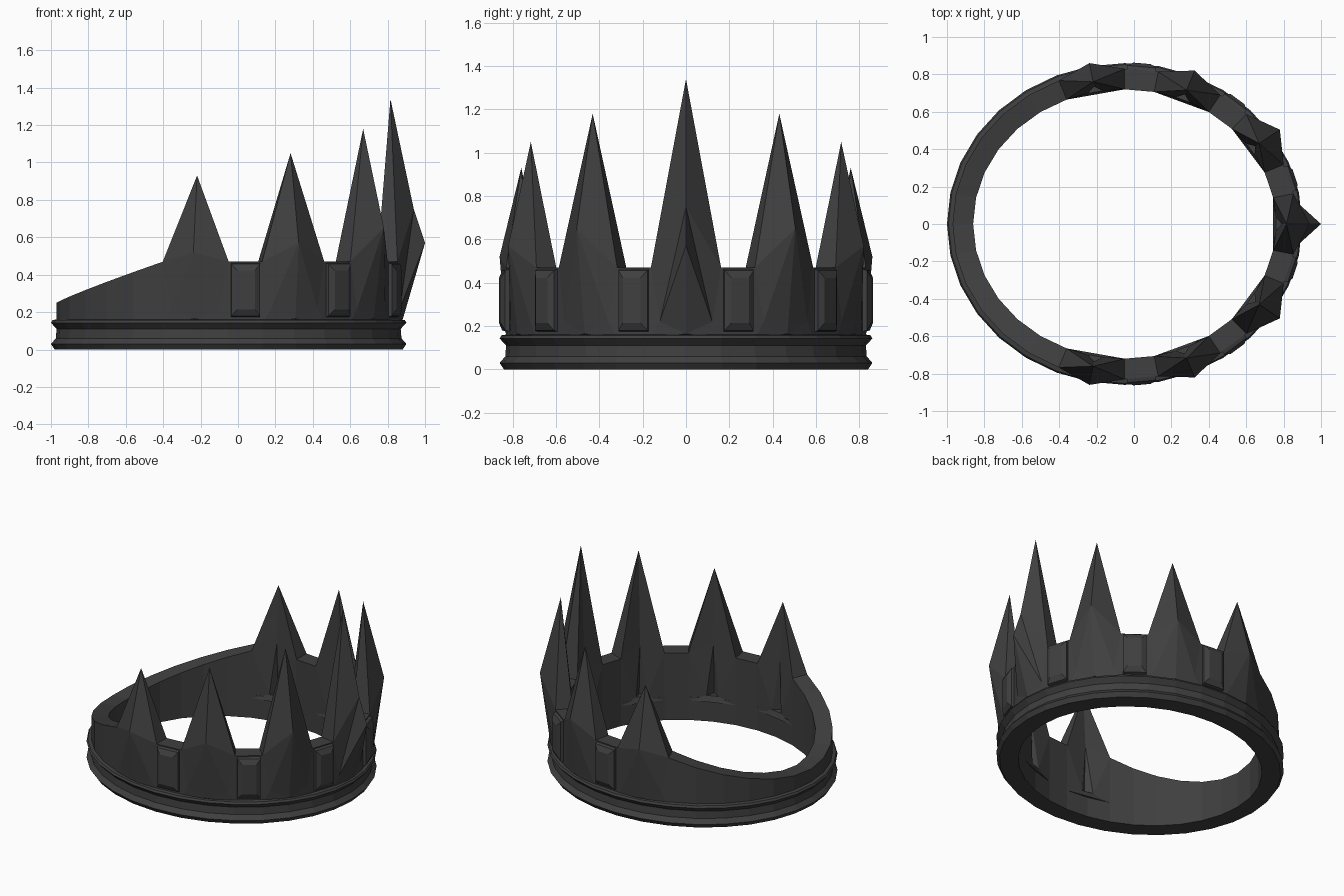
import bpy, bmesh, math

cube = bpy.data.objects.get("Cube")
if cube:
    bpy.data.objects.remove(cube)

black = bpy.data.materials.new("black_metal")
black.use_nodes = True
colour = (0.05, 0.05, 0.05, 1)
black.diffuse_color = colour
black.node_tree.nodes["Principled BSDF"].inputs["Base Color"].default_value = colour

SEGMENTS = 32
INNER = -0.11        # inner wall, measured outward from the outer wall
BAND_TOP = 0.47
BASE = 0.14


def pt(step, off, z):
    """Point on the oval band: step counts ring segments, off is outward."""
    a = math.tau * step / SEGMENTS
    return (-0.05 + (0.92 + off) * math.cos(a), (0.83 + off) * math.sin(a), z)


def build(name, verts, faces):
    bm = bmesh.new()
    vs = [bm.verts.new(v) for v in verts]
    for f in faces:
        bm.faces.new([vs[i] for i in f])
    bmesh.ops.recalc_face_normals(bm, faces=bm.faces)
    mesh = bpy.data.meshes.new(name)
    bm.to_mesh(mesh)
    bm.free()
    mesh.materials.append(black)
    obj = bpy.data.objects.new(name, mesh)
    bpy.context.collection.objects.link(obj)
    return obj


def sweep(name, rings, closed):
    """Skin a row of equal cross-sections, capping the ends if it is open."""
    n, m = len(rings), len(rings[0])
    faces = []
    for i in range(n if closed else n - 1):
        j = (i + 1) % n
        for k in range(m):
            l = (k + 1) % m
            faces.append((i * m + k, i * m + l, j * m + l, j * m + k))
    if not closed:
        faces += [range(m), range((n - 1) * m, n * m)]
    return build(name, [v for r in rings for v in r], faces)


# Grooved base ring
profile = [(INNER, 0), (0.01, 0), (0.03, 0.03), (0.004, 0.06), (0.0, 0.11),
           (0.03, 0.143), (0.022, 0.157), (-0.01, 0.163), (INNER, 0.163)]
sweep("base_ring", [[pt(s, o, z) for o, z in profile] for s in range(SEGMENTS)], True)


# Wall pieces: the sloping back, and the short panels between the spikes
def wall(name, first, last):
    rings = []
    for s in range(first, last + 1):
        t = min(1, max(0, (pt(s, 0, 0)[0] + 0.97) / 0.57))
        top = 0.25 + (BAND_TOP - 0.25) * t ** 0.9
        rings.append([pt(s, INNER, BASE), pt(s, 0, BASE), pt(s, 0, top), pt(s, INNER, top)])
    sweep(name, rings, False)


wall("back_wall", 10, 22)


# Bevelled rectangular stud on a panel
def stud(name, mid):
    layers = [(0.44, -0.015, 0.0), (0.42, 0.018, 0.01), (0.25, 0.034, 0.045)]
    rings = [[pt(mid + sx * w, off, z) for sx, z in
              ((-1, 0.17 + e), (1, 0.17 + e), (1, 0.467 - e), (-1, 0.467 - e))]
             for w, off, e in layers]
    sweep(name, rings, False)


# Faceted spike with a bulging outer keel and a recessed inner side
def spike(name, c, height, keel):
    verts = [pt(c, INNER / 2, height)] + [pt(c, o, z) for o, z in keel]
    verts.append(pt(c, 0.012, 0.165))
    bottom = len(verts) - 1
    hollow, ledge = bottom + 1, bottom + 2
    verts += [pt(c, -0.08, 0.53), pt(c, -0.065, 0.18)]
    faces, sides = [], []
    for s in (-1, 1):
        b = len(verts)
        co, foot, bo, ci, ib, bi = range(b, b + 6)
        verts += [pt(c + s, 0, BAND_TOP), pt(c + s * 0.74, 0.006, 0.22), pt(c + s, 0, BASE),
                  pt(c + s, INNER, BAND_TOP), pt(c + s * 0.25, INNER, 0.18), pt(c + s, INNER, BASE)]
        faces += [(0, 1, co), (1, foot, co), (co, foot, bo), (foot, bottom, bo)]
        faces += [(i, i + 1, foot) for i in range(1, bottom)]
        faces += [(0, co, ci), (co, bo, bi, ci)]
        faces += [(0, ci, hollow), (hollow, ci, ib), (hollow, ib, ledge), (ci, bi, ib)]
        sides.append((bo, ib, bi))
    (bo1, ib1, bi1), (bo2, ib2, bi2) = sides
    faces += [(ib1, ib2, ledge), (ib1, bi1, bi2, ib2), (bo1, bottom, bo2), (bo1, bo2, bi2, bi1)]
    build(name, verts, faces)


spike("front_spike", 0, 1.34, [(0.07, 0.75), (0.13, 0.57)])
pairs = [("large_spike", 3, 1.18, [(0.078, 0.65)]),
         ("medium_spike", 6, 1.05, [(0.058, 0.57)]),
         ("small_spike", 9, 0.93, [(0.047, 0.52)])]
for side, s in (("left", 1), ("right", -1)):
    for name, c, height, keel in pairs:
        spike(f"{name}_{side}", s * c, height, keel)
        gap = s * (c - 1.5)
        wall(f"panel_{c // 3}_{side}", math.floor(gap), math.ceil(gap))
        stud(f"stud_{c // 3}_{side}", gap)
